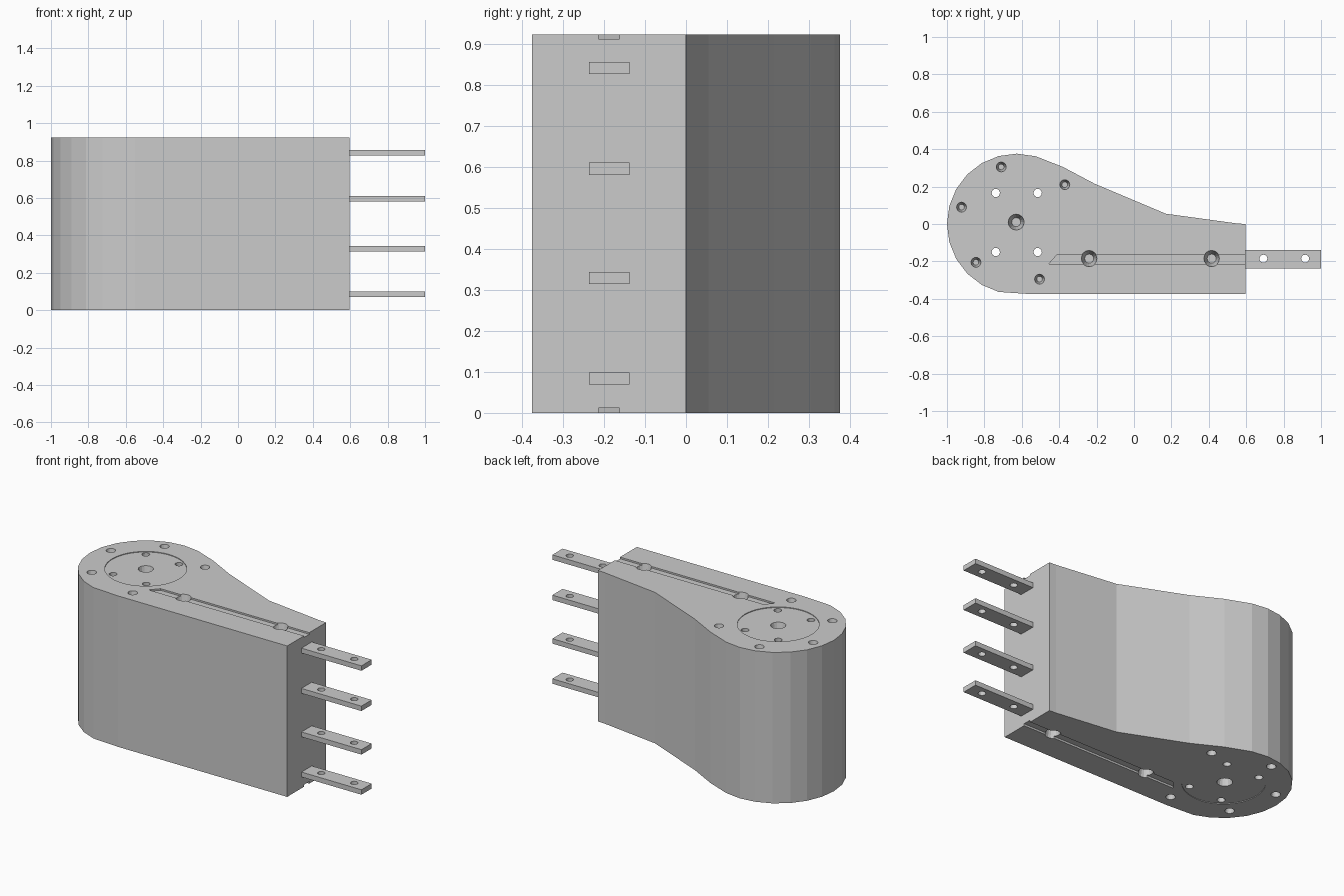
import bpy, bmesh
from math import cos, sin, radians
from mathutils import Matrix

if "Cube" in bpy.data.objects:
    bpy.data.objects.remove(bpy.data.objects["Cube"])

H = 0.922           # body height
CX = -0.627         # centre of the round end


def finish(name, bm):
    bmesh.ops.recalc_face_normals(bm, faces=bm.faces)
    me = bpy.data.meshes.new(name)
    bm.to_mesh(me)
    bm.free()
    ob = bpy.data.objects.new(name, me)
    bpy.context.collection.objects.link(ob)
    return ob


def prism(name, pts, z0, z1):
    bm = bmesh.new()
    lo = [bm.verts.new((x, y, z0)) for x, y in pts]
    hi = [bm.verts.new((x, y, z1)) for x, y in pts]
    bm.faces.new(lo)
    bm.faces.new(hi)
    n = len(pts)
    for i in range(n):
        j = (i + 1) % n
        bm.faces.new((lo[i], lo[j], hi[j], hi[i]))
    return finish(name, bm)


def cones(name, items, seg=16):
    """Several separate cones in one mesh: (x, y, z0, z1, r0, r1)."""
    bm = bmesh.new()
    for x, y, z0, z1, r0, r1 in items:
        bmesh.ops.create_cone(bm, cap_ends=True, segments=seg, radius1=r0, radius2=r1,
                              depth=z1 - z0, matrix=Matrix.Translation((x, y, (z0 + z1) / 2)))
    return finish(name, bm)


def cut(target, cutter):
    cutter.hide_render = True
    m = target.modifiers.new("cut", 'BOOLEAN')
    m.operation, m.solver, m.object = 'DIFFERENCE', 'EXACT', cutter
    bpy.context.view_layer.objects.active = target
    bpy.ops.object.modifier_apply(modifier=m.name)
    bpy.data.objects.remove(cutter)


# Teardrop body
outline = [(CX + 0.373 * cos(radians(a)), 0.376 * sin(radians(a))) for a in range(90, 256, 15)]
outline += [(-0.55, -0.375), (0.595, -0.375), (0.595, 0), (0.55, 0.003), (0.17, 0.055),
            (-0.21, 0.215), (-0.38, 0.305), (-0.525, 0.362)]
body = prism("body", outline, 0, H)

# Shallow round recess and straight slot on both ends
slot = [(-0.455, -0.213), (0.7, -0.213), (0.7, -0.162), (-0.41, -0.162)]
for z0, z1, d0, d1 in ((-0.1, 0.012, -0.1, 0.004), (H - 0.01, H + 0.1, H - 0.004, H + 0.1)):
    cut(body, cones("recess_cutter", [(CX, 0.005, d0, d1, 0.227, 0.227)], 48))
    cut(body, prism("slot_cutter", slot, z0, z1))

# Tapered blind holes on both ends
large = [(-0.63, 0.01), (-0.24, -0.185), (0.415, -0.185)]
small = [(-0.71, 0.305), (-0.37, 0.21), (-0.922, 0.09), (-0.845, -0.205), (-0.505, -0.295)]
holes = [(p, 0.044, 0.024, 0.09) for p in large] + [(p, 0.027, 0.015, 0.06) for p in small]
sockets = []
for (x, y), R, r, d in holes:
    sockets.append((x, y, H - d, H + 0.002, r, R))
    sockets.append((x, y, -0.002, d, R, r))
cut(body, cones("socket_cutter", sockets))

# Four through holes around the centre
cut(body, cones("through_cutter", [(CX + sx * 0.112, 0.008 + sy * 0.158, -0.1, H + 0.1, 0.022, 0.022)
                                   for sx in (-1, 1) for sy in (-1, 1)]))

# Four drilled tongues on the flat end
for i, z in enumerate((0.084, 0.329, 0.595, 0.841)):
    t = prism(f"tongue_{i + 1}", [(0.59, -0.237), (1, -0.237), (1, -0.138), (0.59, -0.138)],
              z - 0.015, z + 0.015)
    cut(t, cones("tongue_cutter", [(x, -0.185, z - 0.1, z + 0.1, 0.021, 0.021)
                                   for x in (0.692, 0.915)]))
